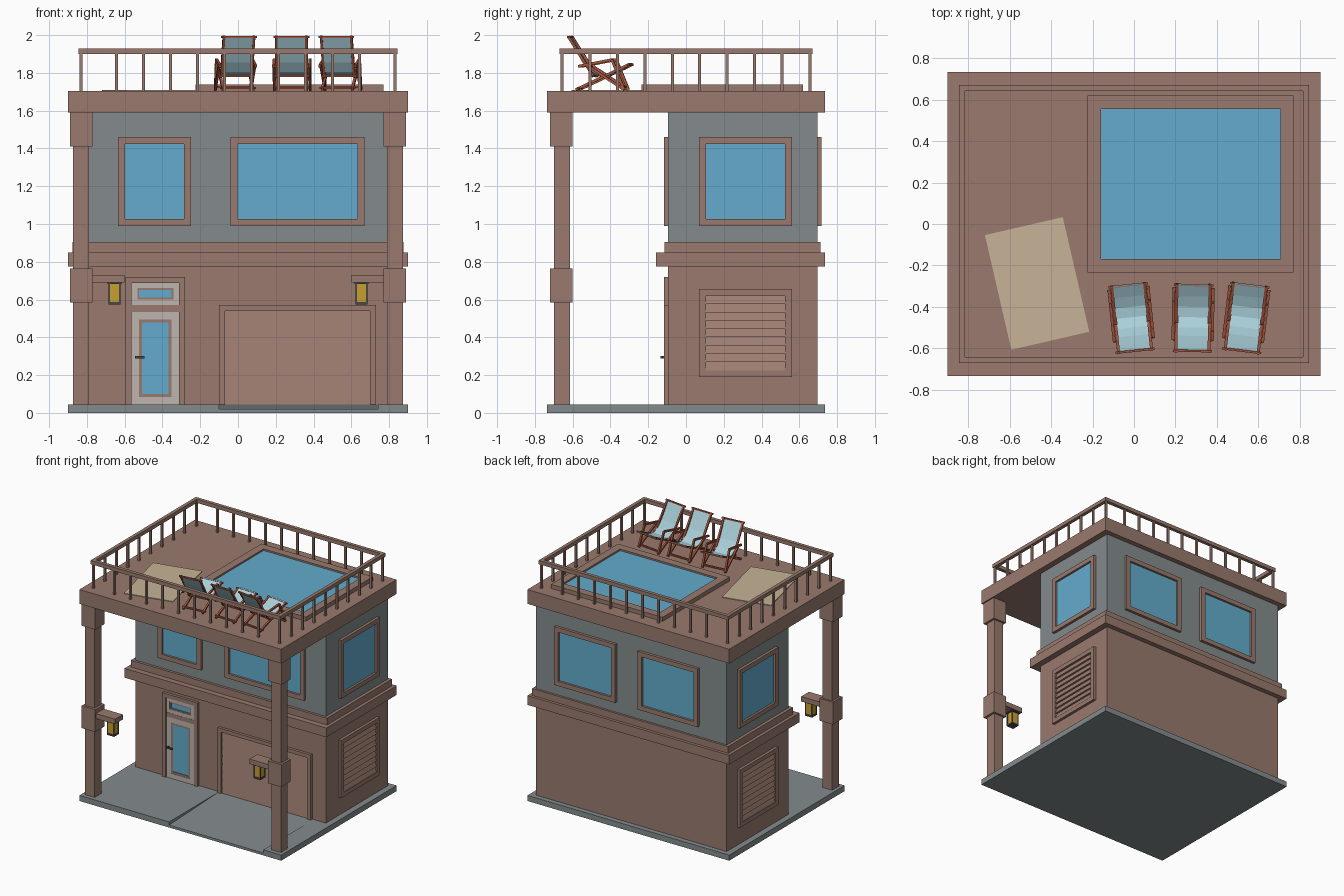
import bpy, bmesh, math
from mathutils import Vector, Matrix

if "Cube" in bpy.data.objects:
    bpy.data.objects.remove(bpy.data.objects["Cube"])

def mat(name, r, g, b):
    m = bpy.data.materials.new(name)
    m.diffuse_color = (r, g, b, 1)
    m.use_nodes = True
    m.node_tree.nodes["Principled BSDF"].inputs["Base Color"].default_value = m.diffuse_color
    return m

BROWN = mat("brown plaster", .32, .195, .155)
TINT = mat("shutter brown", .345, .21, .17)
GREY = mat("grey", .23, .26, .27)
GLASS = mat("blue", .125, .41, .61)
SAND = mat("sand", .57, .45, .31)
WHITE = mat("off white", .52, .46, .43)
YELLOW = mat("lamp yellow", .58, .35, .03)
FABRIC = mat("pale blue fabric", .40, .63, .70)
WOOD = mat("red wood", .38, .095, .05)
DARK = mat("dark grey", .06, .065, .07)

def finish(name, bm, m, matrix=None):
    bmesh.ops.recalc_face_normals(bm, faces=bm.faces)
    me = bpy.data.meshes.new(name)
    bm.to_mesh(me)
    bm.free()
    me.materials.append(m)
    ob = bpy.data.objects.new(name, me)
    if matrix:
        ob.matrix_world = matrix
    bpy.context.collection.objects.link(ob)
    return ob

def hull8(bm, lo, hi):
    """Prism between two matching point loops."""
    a = [bm.verts.new(p) for p in lo]
    b = [bm.verts.new(p) for p in hi]
    n = len(a)
    bm.faces.new(a)
    bm.faces.new(b)
    for i in range(n):
        bm.faces.new((a[i], a[(i + 1) % n], b[(i + 1) % n], b[i]))

def boxes(name, m, items):
    bm = bmesh.new()
    for x0, x1, y0, y1, z0, z1 in items:
        q = [(x0, y0), (x1, y0), (x1, y1), (x0, y1)]
        hull8(bm, [(x, y, z0) for x, y in q], [(x, y, z1) for x, y in q])
    return finish(name, bm, m)

# wall-space helpers: u along the wall, z up, d outward from the wall
WX, YF, YB = .85, -.095, .695

def at(side, u, z, d):
    return {"front": (u, YF - d, z), "back": (u, YB + d, z),
            "right": (WX + d, u, z), "left": (-WX - d, u, z)}[side]

def plate(name, m, side, rects):
    bm = bmesh.new()
    for u0, u1, z0, z1, d in rects:
        q = [(u0, z0), (u1, z0), (u1, z1), (u0, z1)]
        hull8(bm, [at(side, u, z, -.01) for u, z in q], [at(side, u, z, d) for u, z in q])
    return finish(name, bm, m)

def frame(name, m, side, u0, u1, z0, z1, w, d, sill=True):
    zb = z0 + w if sill else z0
    r = [(u0, u0 + w, z0, z1, d), (u1 - w, u1, z0, z1, d), (u0 + w, u1 - w, z1 - w, z1, d)]
    if sill:
        r.append((u0 + w, u1 - w, z0, zb, d))
    plate(name, m, side, r)

def slats(name, side, u0, u1, z0, z1, n, d0, d1):
    bm = bmesh.new()
    h = (z1 - z0) / n
    for i in range(n):
        z = z0 + i * h
        prof = [(-.01, z), (d1, z), (d0, z + h), (-.01, z + h)]
        hull8(bm, [at(side, u0, a, d) for d, a in prof], [at(side, u1, a, d) for d, a in prof])
    finish(name, bm, TINT)

# base slab with sloping driveway
boxes("base_slab", GREY, [(-.9, -.1, -.735, YF, 0, .045), (.74, .9, -.735, YF, 0, .045),
                          (-.9, .9, YF, .735, 0, .045)])
bm = bmesh.new()
prof = [(-.735, 0), (YF, 0), (YF, .045), (-.735, .02)]
hull8(bm, [(-.1, y, z) for y, z in prof], [(.74, y, z) for y, z in prof])
finish("driveway", bm, GREY)

# walls, bands and roof
boxes("lower_wall", BROWN, [(-WX, WX, YF, YB, .045, .775)])
boxes("floor_band", BROWN, [(-.9, .9, -.16, .735, .775, .85), (-.875, .875, -.115, .712, .85, .905)])
boxes("upper_wall", GREY, [(-WX, WX, YF, YB, .905, 1.59)])
boxes("roof_slab", BROWN, [(-.9, .9, -.735, .735, 1.59, 1.705)])

# windows
for side, u0, u1 in [("front", -.635, -.25), ("front", -.04, .67), ("back", .13, .675),
                     ("back", -.605, -.07), ("right", .07, .56), ("left", .07, .56)]:
    frame(side + "_window_frame", BROWN, side, u0, u1, .99, 1.46, .037, .022)
    plate(side + "_window_glass", GLASS, side, [(u0 + .03, u1 - .03, 1.02, 1.43, .005)])

# side vents
for side in ("right", "left"):
    frame(side + "_vent_frame", BROWN, side, .07, .56, .19, .655, .035, .022)
    slats(side + "_vent_slats", side, .105, .525, .225, .62, 9, .003, .018)

# garage door
frame("garage_frame", BROWN, "front", -.1, .73, .045, .57, .03, .022, False)
slats("garage_slats", "front", -.07, .70, .03, .54, 8, .004, .012)

# entrance door
frame("door_surround", BROWN, "front", -.595, -.28, .045, .72, .032, .022, False)
plate("door_mid_bar", BROWN, "front", [(-.563, -.312, .535, .57, .015)])
frame("door_leaf", WHITE, "front", -.563, -.312, .045, .535, .04, .014)
frame("transom_leaf", WHITE, "front", -.563, -.312, .57, .69, .03, .014)
frame("door_glass_trim", BROWN, "front", -.523, -.352, .085, .495, .016, .011)
frame("transom_trim", BROWN, "front", -.533, -.342, .60, .66, .010, .011)
plate("door_glass", GLASS, "front", [(-.515, -.36, .09, .49, .006), (-.53, -.345, .603, .657, .006)])
boxes("door_handle", DARK, [(-.545, -.495, -.135, -.125, .289, .301),
                            (-.545, -.533, -.13, YF, .289, .301)])

# columns, arms and lanterns, mirrored left and right
def mirror(items):
    return items + [(-b, -a, *r) for a, b, *r in items]

boxes("columns", BROWN, mirror([(-.873, -.788, -.70, -.615, .045, 1.59)]))
boxes("column_blocks", BROWN, mirror([(-.89, -.77, -.72, -.6, 1.41, 1.59),
                                      (-.89, -.77, -.72, -.6, .585, .765)]))
boxes("lantern_arms", BROWN, mirror([(-.77, -.6, -.71, -.61, .69, .73)]))
boxes("lantern_glass", YELLOW, mirror([(-.68, -.626, -.687, -.633, .588, .682)]))
posts = [(x, x + .008, y, y + .008, .585, .685) for x in (-.685, -.629) for y in (-.692, -.636)]
boxes("lantern_frames", DARK, mirror(posts + [(-.69, -.616, -.697, -.623, .682, .69),
                                              (-.685, -.621, -.692, -.628, .575, .588)]))

# railing
RX, RY = .845, .67
boxes("top_rail", BROWN, [(-RX, RX, -RY, -RY + .028, 1.9, 1.93), (-RX, RX, RY - .028, RY, 1.9, 1.93),
                          (-RX, -RX + .028, -RY + .028, RY - .028, 1.9, 1.93),
                          (RX - .028, RX, -RY + .028, RY - .028, 1.9, 1.93)])
spots = [(s * (RX - .014), t * (RY - .014)) for s in (-1, 1) for t in (-1, 1)]
for s in (-1, 1):
    spots += [(-.643 + i * .1429, s * (RY - .014)) for i in range(10)]
    spots += [(s * (RX - .014), -.508 + i * .1451) for i in range(8)]
boxes("balusters", BROWN, [(x - .008, x + .008, y - .008, y + .008, 1.7, 1.905) for x, y in spots])

# pool and rug
px0, px1, py0, py1 = -.225, .77, -.235, .62
boxes("pool_rim", BROWN, [(px0, px1, py0, py0 + .065, 1.7, 1.738), (px0, px1, py1 - .065, py1, 1.7, 1.738),
                          (px0, px0 + .065, py0 + .065, py1 - .065, 1.7, 1.738),
                          (px1 - .063, px1, py0 + .065, py1 - .065, 1.7, 1.738)])
boxes("pool_water", GLASS, [(px0 + .06, px1 - .06, py0 + .06, py1 - .06, 1.7, 1.725)])
rug = boxes("rug", SAND, [(-.193, .193, -.284, .284, 0, .006)])
rug.matrix_world = Matrix.Translation((-.468, -.287, 1.704)) @ Matrix.Rotation(math.radians(13), 4, "Z")

# deck chairs
def bar(bm, p, q, w):
    p, q = Vector(p), Vector(q)
    d = (q - p).normalized()
    s = Vector((0, 0, 1)) if abs(d.x) > .9 else Vector((1, 0, 0))
    t = d.cross(s).normalized()
    ring = [(s * a + t * b) * w / 2 for a, b in ((-1, -1), (1, -1), (1, 1), (-1, 1))]
    hull8(bm, [p + r for r in ring], [q + r for r in ring])

def chair(cx, angle):
    mx = Matrix.Translation((cx, -.45, 1.705)) @ Matrix.Rotation(math.radians(angle), 4, "Z")
    bm = bmesh.new()
    for s in (-1, 1):
        for x, a, b in [(.08, (-.165, .288), (-.03, .075)),   # back rail
                        (.08, (-.125, .006), (.16, .14)),     # seat rail
                        (.095, (-.11, .13), (.07, .165)),     # arm
                        (.095, (.07, .165), (.135, .006)),    # front leg
                        (.095, (-.07, .14), (.135, .006))]:   # brace
            bar(bm, (s * x, *a), (s * x, *b), .014)
    for y, z in [(-.163, .284), (.155, .138), (-.11, .016), (.12, .02), (-.03, .078)]:
        bar(bm, (-.095, y, z), (.095, y, z), .011)
    finish("chair_frame", bm, WOOD, mx)
    # sagging fabric sling
    path = [(-.165, .29), (-.13, .225), (-.09, .155), (-.05, .105), (0, .082), (.05, .088), (.1, .112), (.16, .148)]
    bm = bmesh.new()
    rows = [[bm.verts.new((x, y, z + o)) for x, o in ((-.073, 0), (.073, 0), (.073, -.005), (-.073, -.005))]
            for y, z in path]
    for a, b in zip(rows, rows[1:]):
        for i in range(4):
            bm.faces.new((a[i], a[(i + 1) % 4], b[(i + 1) % 4], b[i]))
    bm.faces.new(rows[0])
    bm.faces.new(rows[-1])
    finish("chair_fabric", bm, FABRIC, mx)

for cx, ang in [(-.012, 6), (.285, -1), (.54, -7)]:
    chair(cx, ang)
